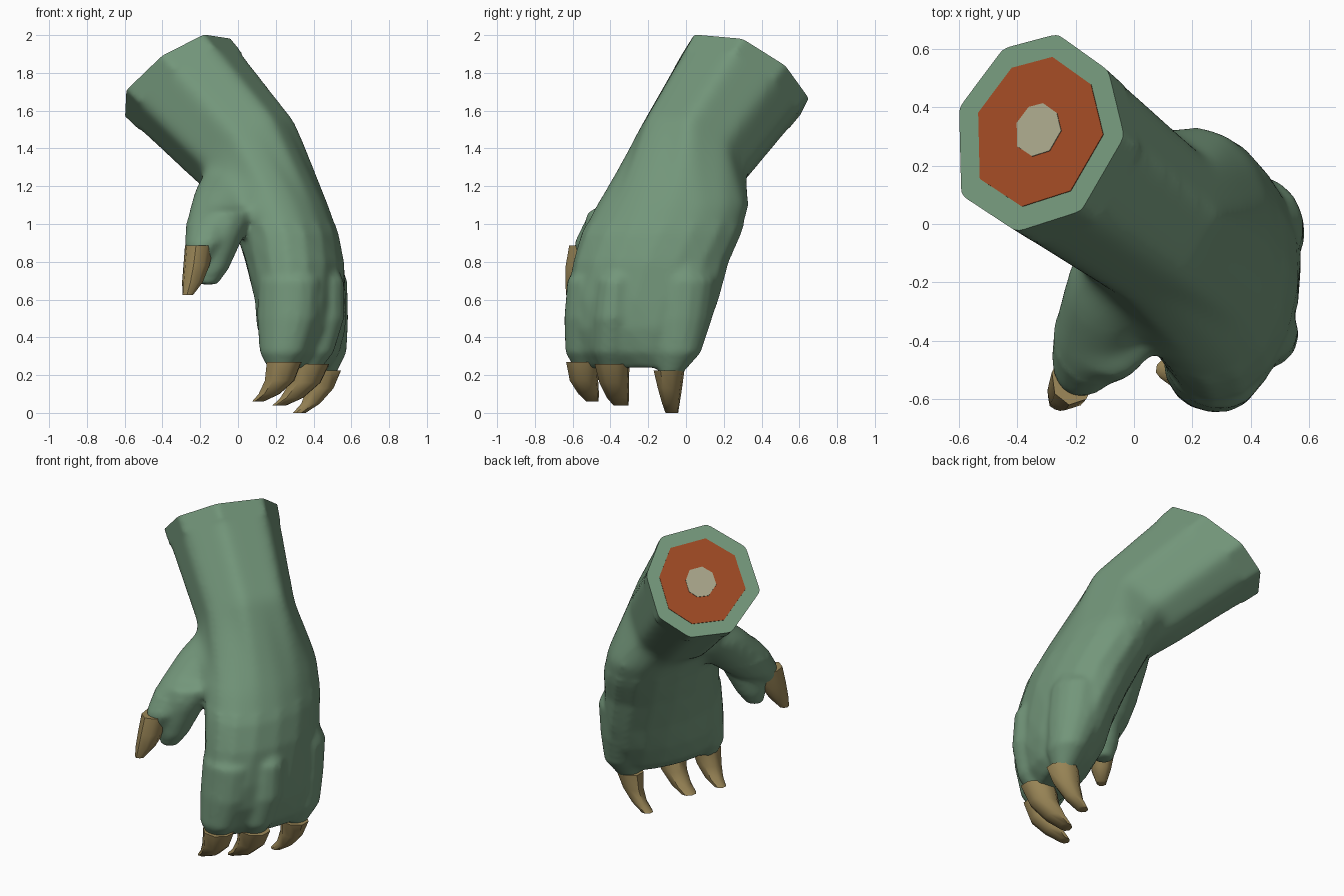
import bpy, bmesh, math
from mathutils import Vector
from mathutils.geometry import normal

if "Cube" in bpy.data.objects:
    bpy.data.objects.remove(bpy.data.objects["Cube"])


def material(name, rgb):
    m = bpy.data.materials.new(name)
    m.use_nodes = True
    m.diffuse_color = (*rgb, 1)
    m.node_tree.nodes["Principled BSDF"].inputs["Base Color"].default_value = (*rgb, 1)
    return m


GREEN = material("green skin", (0.171, 0.305, 0.195))
HORN = material("horn", (0.34, 0.25, 0.10))
RED = material("red flesh", (0.34, 0.066, 0.017))
BONE = material("bone", (0.39, 0.375, 0.25))


def oval(z, x, y, across, thick, angle=62, n=16):
    """Level oval; 'across' runs along the knuckle line, 'thick' from palm to back."""
    a = math.radians(angle)
    w, t = Vector((math.cos(a), math.sin(a), 0)), Vector((-math.sin(a), math.cos(a), 0))
    steps = [math.tau * i / n for i in range(n)]
    return [Vector((x, y, z)) + w * across * math.cos(s) + t * thick * math.sin(s) for s in steps]


def loft(bm, rings):
    """Skin a closed tube through rings of equal size."""
    loops = [[bm.verts.new(p) for p in r] for r in rings]
    n = len(loops[0])
    faces = [bm.faces.new(loops[0]), bm.faces.new(loops[-1])]
    for a, b in zip(loops, loops[1:]):
        for i in range(n):
            j = (i + 1) % n
            faces.append(bm.faces.new((a[i], a[j], b[j], b[i])))
    bmesh.ops.recalc_face_normals(bm, faces=faces)


def make_object(name, bm, mat):
    mesh = bpy.data.meshes.new(name)
    bm.to_mesh(mesh)
    bm.free()
    ob = bpy.data.objects.new(name, mesh)
    bpy.context.collection.objects.link(ob)
    mesh.materials.append(mat)
    return ob


def smooth(ob, degrees=50):
    bpy.ops.object.select_all(action='DESELECT')
    ob.select_set(True)
    bpy.context.view_layer.objects.active = ob
    bpy.ops.object.shade_smooth_by_angle(angle=math.radians(degrees))


# Eight corners of the cut end of the forearm, flattened to one plane
cut = [Vector(p) for p in (
    (-0.265, 0.65, 1.67), (-0.44, 0.595, 1.56), (-0.60, 0.40, 1.57), (-0.59, 0.10, 1.71),
    (-0.40, -0.025, 1.89), (-0.18, 0.045, 2.0), (-0.035, 0.30, 1.98), (-0.09, 0.525, 1.84))]
cut_mid = sum(cut, Vector()) / len(cut)
cut_dir = normal(cut)
if cut_dir.z < 0:
    cut_dir.negate()
cut = [p - cut_dir * cut_dir.dot(p - cut_mid) for p in cut]
wrist_mid = Vector((0.05, 0.04, 1.37))


def cut_ring(mid, scale):
    """The octagon with a point added halfway along each side."""
    ring = [mid + (p - cut_mid) * scale for p in cut]
    return [q for i, p in enumerate(ring) for q in (p, (p + ring[(i + 1) % 8]) / 2)]


body = bmesh.new()

# Forearm, run past the cut so it can be trimmed, flowing into the palm
palm = [(1.1, 0.205, -0.07, 0.41, 0.275, 88), (0.95, 0.262, -0.13, 0.425, 0.27, 88),
        (0.8, 0.30, -0.185, 0.415, 0.262, 85), (0.6, 0.33, -0.23, 0.41, 0.235, 80),
        (0.45, 0.335, -0.255, 0.385, 0.22, 75), (0.32, 0.345, -0.27, 0.33, 0.17, 70),
        (0.24, 0.355, -0.28, 0.27, 0.09, 65)]
loft(body, [cut_ring(cut_mid + (cut_mid - wrist_mid) * 0.3, 1.04), cut_ring(cut_mid, 1.005),
            cut_ring(wrist_mid, 0.88)] + [oval(*row) for row in palm])

digits = [
    # Three fingers, from the thumb side outwards
    [(0.9, 0.25, -0.38, 0.10, 0.12), (0.7, 0.275, -0.475, 0.15, 0.175),
     (0.5, 0.265, -0.495, 0.145, 0.17), (0.32, 0.24, -0.525, 0.11, 0.13), (0.22, 0.225, -0.53, 0.05, 0.06)],
    [(0.9, 0.35, -0.25, 0.10, 0.12), (0.7, 0.39, -0.33, 0.135, 0.18),
     (0.5, 0.40, -0.355, 0.135, 0.17), (0.32, 0.39, -0.385, 0.105, 0.12), (0.21, 0.37, -0.39, 0.05, 0.05)],
    [(0.9, 0.37, -0.03, 0.11, 0.13, 80), (0.7, 0.405, -0.01, 0.18, 0.175, 80),
     (0.5, 0.415, -0.03, 0.17, 0.17, 80), (0.32, 0.46, -0.05, 0.13, 0.115, 80),
     (0.19, 0.46, -0.085, 0.05, 0.05)],
    # Thumb, then the soft pad behind its claw
    [(1.32, 0.0, -0.07, 0.15, 0.15), (1.18, -0.06, -0.19, 0.19, 0.17),
     (1.02, -0.11, -0.34, 0.20, 0.16, 70), (0.9, -0.16, -0.44, 0.155, 0.12, 75),
     (0.8, -0.21, -0.53, 0.05, 0.05)],
    [(1.08, -0.04, -0.37, 0.165, 0.13), (0.95, -0.09, -0.415, 0.135, 0.125), (0.85, -0.12, -0.435, 0.115, 0.11),
     (0.76, -0.14, -0.45, 0.09, 0.09), (0.68, -0.16, -0.46, 0.05, 0.05)]]
for rows in digits:
    loft(body, [oval(*row) for row in rows])

# Blend all skin parts into one surface
hand = make_object("hand", body, GREEN)
remesh = hand.modifiers.new("blend", 'REMESH')
remesh.mode = 'VOXEL'
remesh.voxel_size = 0.016
relax = hand.modifiers.new("relax", 'SMOOTH')
relax.factor, relax.iterations = 0.5, 6
bpy.context.view_layer.update()
blended = hand.evaluated_get(bpy.context.evaluated_depsgraph_get())
bm = bmesh.new()
bm.from_mesh(blended.to_mesh())
blended.to_mesh_clear()
hand.modifiers.clear()

# Soften the forearm corners and the back of the wrist, away from the cut
arm = [v for v in bm.verts if v.co.z > 1.0 and cut_dir.dot(v.co - cut_mid) < -0.1]
for _ in range(25):
    bmesh.ops.smooth_vert(bm, verts=arm, factor=0.5, use_axis_x=True, use_axis_y=True, use_axis_z=True)

# Trim the forearm to a flat cut and close it
bmesh.ops.bisect_plane(bm, geom=bm.verts[:] + bm.edges[:] + bm.faces[:], plane_co=cut_mid,
                       plane_no=cut_dir, clear_outer=True)
bmesh.ops.holes_fill(bm, edges=[e for e in bm.edges if e.is_boundary], sides=0)
bmesh.ops.recalc_face_normals(bm, faces=bm.faces[:])
bm.to_mesh(hand.data)
bm.free()
smooth(hand)

# Flesh and bone plates on the cut
for name, scale, lift, mat in (("cut_flesh", 0.76, 0.003, RED), ("cut_bone", 0.27, 0.006, BONE)):
    bm = bmesh.new()
    loft(bm, [cut_ring(cut_mid - cut_dir * 0.001, scale), cut_ring(cut_mid + cut_dir * lift, scale)])
    make_object(name, bm, mat)

# Claws, hooked towards the palm
claws = {
    "first_claw": [(0.27, 0.245, -0.545, 0.09, 0.10), (0.17, 0.22, -0.54, 0.075, 0.085),
                   (0.1, 0.165, -0.515, 0.055, 0.06), (0.06, 0.105, -0.495, 0.035, 0.03)],
    "middle_claw": [(0.26, 0.388, -0.392, 0.092, 0.105), (0.16, 0.355, -0.38, 0.078, 0.09),
                    (0.08, 0.285, -0.36, 0.06, 0.065), (0.04, 0.22, -0.345, 0.045, 0.035)],
    "outer_claw": [(0.225, 0.46, -0.09, 0.08, 0.095), (0.13, 0.435, -0.085, 0.06, 0.08),
                   (0.05, 0.385, -0.08, 0.045, 0.055), (0.0, 0.325, -0.075, 0.035, 0.035)],
    "thumb_claw": [(0.885, -0.205, -0.52, 0.1, 0.077, 80), (0.78, -0.22, -0.55, 0.088, 0.07, 80),
                   (0.69, -0.242, -0.58, 0.06, 0.055, 80), (0.625, -0.265, -0.605, 0.03, 0.028, 80)]}
for name, rows in claws.items():
    bm = bmesh.new()
    loft(bm, [oval(*row, n=8) for row in rows])
    smooth(make_object(name, bm, HORN))
